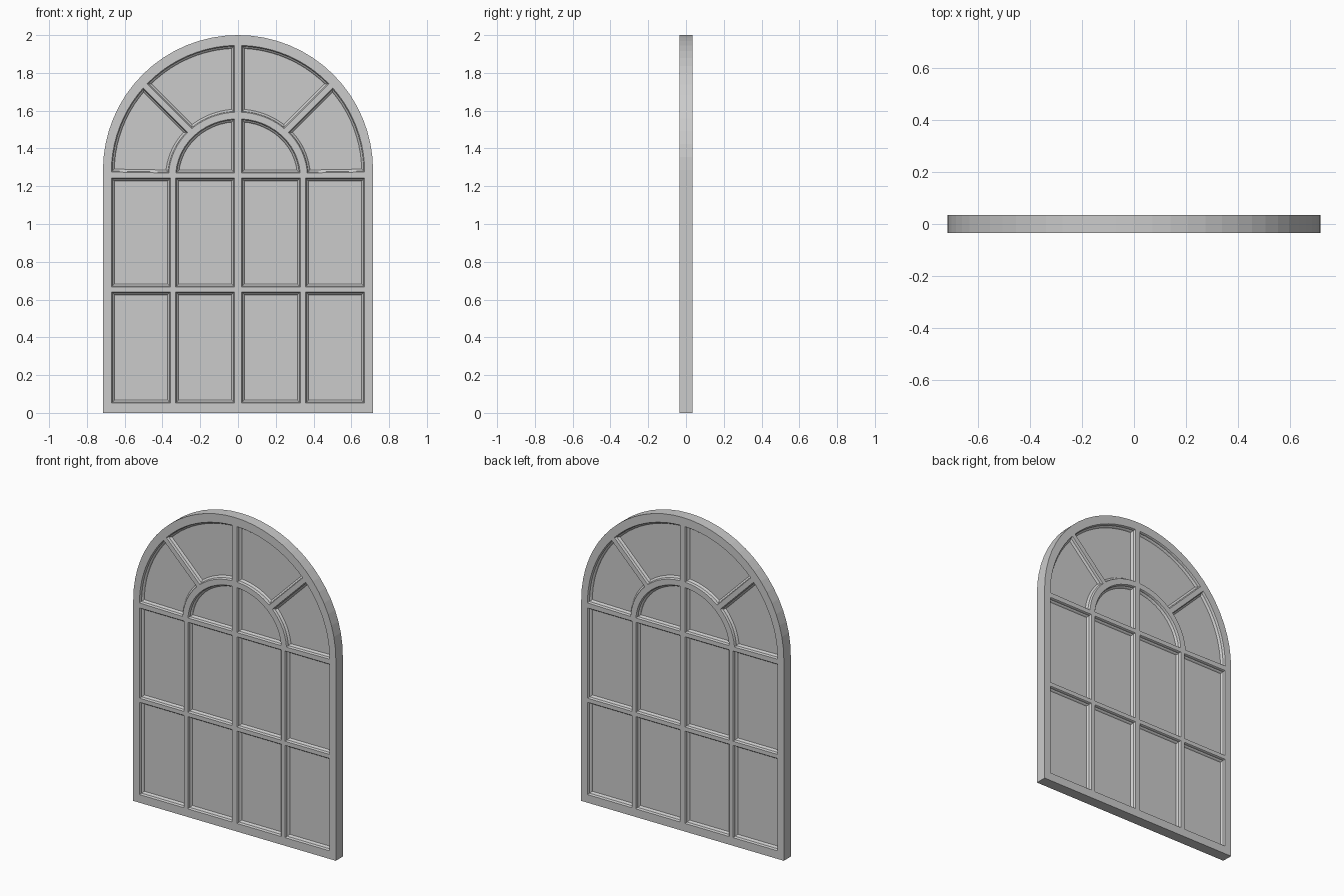
import bpy, bmesh
from math import sin, cos, pi, sqrt, radians

if "Cube" in bpy.data.objects:
    bpy.data.objects.remove(bpy.data.objects["Cube"])

HALF_DEPTH = 0.035
SPRING = 1.27            # bottom of the arched panes
OUTER = (1.275, 0.671, 0.671)   # centre height, x radius, z radius
RING_OUT = (1.25, 0.367, 0.342)
RING_IN = (1.25, 0.33, 0.307)
SPOKE_Z, BAR = 1.24, 0.018

grey = bpy.data.materials.new("window grey")
grey.use_nodes = True
COLOUR = (0.6, 0.6, 0.6, 1)
grey.diffuse_color = COLOUR
grey.node_tree.nodes["Principled BSDF"].inputs["Base Color"].default_value = COLOUR


def arc(ell, a0, a1, n):
    zc, rx, rz = ell
    return [(rx * cos(a0 + (a1 - a0) * i / n), zc + rz * sin(a0 + (a1 - a0) * i / n))
            for i in range(n + 1)]


def angle_at(ell, inside):
    """Angle, found by bisection, where the arc crosses a boundary."""
    lo, hi = 0.0, pi / 2
    for _ in range(40):
        mid = (lo + hi) / 2
        x, z = ell[1] * cos(mid), ell[0] + ell[2] * sin(mid)
        lo, hi = (mid, hi) if inside(x, z) else (lo, mid)
    return lo


def below_sill(x, z):
    return z < SPRING


def right_of_mullion(x, z):
    return x > BAR


def under_spoke(offset):
    return lambda x, z: (z - SPOKE_Z - x) / sqrt(2) < offset


def sector(start, end, n):
    """Pane between the outer arch and the ring."""
    o = arc(OUTER, angle_at(OUTER, start), angle_at(OUTER, end), n)
    i = arc(RING_OUT, angle_at(RING_OUT, start), angle_at(RING_OUT, end), n)
    return o + i[::-1]


# Outlines of the panes on one half
panes = []
for x0, x1 in ((BAR, 0.33), (0.357, 0.67)):
    for z0, z1 in ((0.052, 0.641), (0.667, 1.243)):
        panes.append([(x0, z0), (x1, z0), (x1, z1), (x0, z1)])
panes.append(sector(below_sill, under_spoke(-0.015), 10))
panes.append(sector(under_spoke(0.015), right_of_mullion, 10))
panes.append([(BAR, SPRING)] + arc(RING_IN, angle_at(RING_IN, below_sill),
                                   angle_at(RING_IN, right_of_mullion), 12))
panes += [[(-x, z) for x, z in reversed(p)] for p in panes]


def loop_verts(bm, points):
    verts = [bm.verts.new((x, -HALF_DEPTH, z)) for x, z in points]
    edges = [bm.edges.new((v, verts[i - 1])) for i, v in enumerate(verts)]
    return verts, edges


def finish(name, bm):
    mesh = bpy.data.meshes.new(name)
    bm.to_mesh(mesh)
    bm.free()
    mesh.materials.append(grey)
    obj = bpy.data.objects.new(name, mesh)
    bpy.context.collection.objects.link(obj)
    mirror = obj.modifiers.new("Back side", 'MIRROR')
    mirror.use_axis = (False, True, False)
    mirror.merge_threshold = 0.0005


# Flat front face of the frame, filled around the pane openings
frame = bmesh.new()
outline = [(-0.715, 0), (0.715, 0)] + arc((1.285, 0.715, 0.715), 0, pi, 32)
border, edges = loop_verts(frame, outline)
border_edges = list(edges)
holes = []
for p in panes:
    verts, e = loop_verts(frame, p)
    holes.append(verts)
    edges += e
bmesh.ops.triangle_fill(frame, edges=edges, use_beauty=True, normal=(0, -1, 0))
for f in frame.faces:
    f.normal_update()
    if f.normal.y > 0:
        f.normal_flip()

# Moulded step down into every opening, with a glass plate at its foot
glass = bmesh.new()
for verts in holes:
    face = frame.faces.new(verts)
    face.normal_update()
    if face.normal.y > 0:
        face.normal_flip()
    for thickness, depth in ((0.003, 0.004), (0.002, 0.010), (0.006, 0.004), (0.005, 0.007)):
        bmesh.ops.inset_region(frame, faces=[face], thickness=thickness, depth=-depth,
                               use_even_offset=True, use_boundary=True)
    glass.faces.new([glass.verts.new(v.co) for v in face.verts])
    bmesh.ops.delete(frame, geom=[face], context='FACES_ONLY')

# Outer edge of the frame, back to the middle plane
for e in border_edges:
    a, b = e.verts
    a1, b1 = (frame.verts.new((v.co.x, 0, v.co.z)) for v in (a, b))
    frame.faces.new((a, b, b1, a1))
bmesh.ops.remove_doubles(frame, verts=[v for v in frame.verts if abs(v.co.y) < 1e-6], dist=1e-5)
bmesh.ops.recalc_face_normals(frame, faces=frame.faces)
for f in frame.faces:
    if abs(f.normal.y) > 0.99 and f.normal.y > 0:
        f.normal_flip()

finish("window_frame", frame)
finish("glass_panes", glass)
